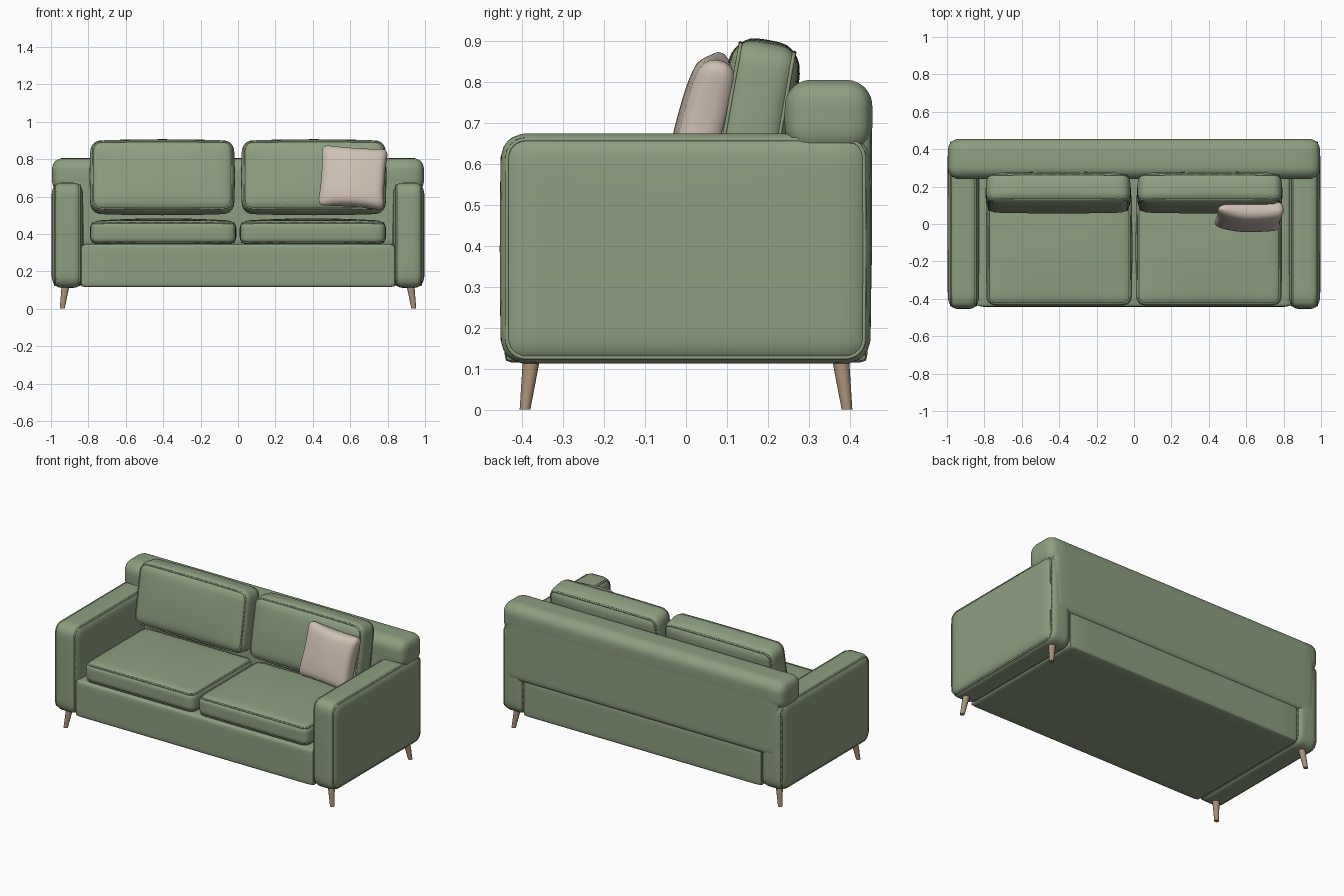
import bpy, bmesh, math
from mathutils import Vector, Matrix, Euler

if "Cube" in bpy.data.objects:
    bpy.data.objects.remove(bpy.data.objects["Cube"])


def material(name, rgb):
    m = bpy.data.materials.new(name)
    m.diffuse_color = (*rgb, 1)
    m.use_nodes = True
    m.node_tree.nodes["Principled BSDF"].inputs["Base Color"].default_value = m.diffuse_color
    return m


GREEN = material("sage fabric", (0.27, 0.345, 0.215))
CREAM = material("cream fabric", (0.62, 0.53, 0.45))
WOOD = material("oak wood", (0.39, 0.28, 0.18))


def finish(obj, mat, angle=50):
    obj.data.materials.append(mat)
    bpy.ops.object.select_all(action='DESELECT')
    obj.select_set(True)
    bpy.context.view_layer.objects.active = obj
    bpy.ops.object.shade_smooth_by_angle(angle=math.radians(angle))


def bulge(p, half, puff):
    """Swell each axis towards the middle of the other two."""
    u = [min(1, abs(p[i] / half[i])) for i in range(3)]
    q = p.copy()
    for i in range(3):
        j, k = (i + 1) % 3, (i + 2) % 3
        q[i] = p[i] * (1 + puff[i] * (1 - u[j] ** 2) * (1 - u[k] ** 2))
    return q


def soft_box(name, mat, center, size, r, puff=(0, 0, 0), rot=(0, 0, 0),
             piping=None, cuts=17, warp=None):
    """Rounded, optionally padded box; piping is the axis its seams face."""
    half = Vector(size) / 2
    r = Vector(r)
    place = Matrix.Translation(center) @ Euler([math.radians(a) for a in rot]).to_matrix().to_4x4()

    def shape(p):
        q = bulge(p, half, puff)
        return place @ (warp(q, half) if warp else q)

    bm = bmesh.new()
    bmesh.ops.create_cube(bm, size=2)
    bmesh.ops.subdivide_edges(bm, edges=bm.edges[:], cuts=cuts, use_grid_fill=True)
    for v in bm.verts:
        # crowd the grid towards the rounded edges
        p = Vector([math.copysign(1 - (1 - min(1, abs(c))) ** 2, c) * h for c, h in zip(v.co, half)])
        inner = Vector([max(-(h - k), min(h - k, c)) for c, h, k in zip(p, half, r)])
        d = Vector([(a - b) / k for a, b, k in zip(p, inner, r)])
        if d.length > 1e-6:
            d.normalize()
        v.co = shape(inner + Vector([a * k for a, k in zip(d, r)]))
    me = bpy.data.meshes.new(name)
    bm.to_mesh(me)
    bm.free()
    obj = bpy.data.objects.new(name, me)
    bpy.context.collection.objects.link(obj)
    finish(obj, mat)

    if piping is not None:
        a, b = [i for i in range(3) if i != piping]
        for side in (-1, 1):
            pts = []
            for n in range(4):
                sa, sb = ((1, 1), (-1, 1), (-1, -1), (1, -1))[n]
                corner = []
                for s in range(9):
                    t = math.pi / 2 * (n + s / 8)
                    p = Vector((0, 0, 0))
                    p[a] = sa * (half[a] - r[a]) + 0.75 * r[a] * math.cos(t)
                    p[b] = sb * (half[b] - r[b]) + 0.75 * r[b] * math.sin(t)
                    p[piping] = side * (half[piping] - 0.34 * r[piping])
                    corner.append(p)
                if pts:
                    pts += [pts[-1].lerp(corner[0], s / 10) for s in range(1, 10)]
                pts += corner
            pts += [pts[-1].lerp(pts[0], s / 10) for s in range(1, 10)]
            seam(name + "_piping", mat, [shape(p) for p in pts])
    return obj


def seam(name, mat, pts):
    """Thin closed cord along a loop of points."""
    cu = bpy.data.curves.new(name, 'CURVE')
    cu.dimensions = '3D'
    cu.bevel_depth = 0.0055
    cu.bevel_resolution = 1
    sp = cu.splines.new('POLY')
    sp.points.add(len(pts) - 1)
    for v, p in zip(sp.points, pts):
        v.co = (*p, 1)
    sp.use_cyclic_u = True
    obj = bpy.data.objects.new(name, cu)
    bpy.context.collection.objects.link(obj)
    bpy.ops.object.select_all(action='DESELECT')
    obj.select_set(True)
    bpy.context.view_layer.objects.active = obj
    bpy.ops.object.convert(target='MESH')
    finish(bpy.context.object, mat, 80)


def leg(name, top, bottom):
    """Tapered round leg, splayed between two points."""
    bm = bmesh.new()
    rings = []
    for c, rad in ((Vector(bottom), 0.013), (Vector(top), 0.021)):
        rings.append([bm.verts.new(c + Vector((rad * math.cos(t), rad * math.sin(t), 0)))
                      for t in (math.tau * i / 20 for i in range(20))])
    for i in range(20):
        j = (i + 1) % 20
        bm.faces.new((rings[0][i], rings[0][j], rings[1][j], rings[1][i]))
    bm.faces.new(rings[0][::-1])
    bm.faces.new(rings[1])
    me = bpy.data.meshes.new(name)
    bm.to_mesh(me)
    bm.free()
    obj = bpy.data.objects.new(name, me)
    bpy.context.collection.objects.link(obj)
    finish(obj, WOOD)


# base frame between the arms
soft_box("base", GREEN, (0, 0, 0.23), (1.68, 0.885, 0.23), (0.015, 0.015, 0.015), cuts=9)

# backrest: wide bolster over the arms, and the panel below it
soft_box("back_bolster", GREEN, (0, 0.348, 0.715), (1.99, 0.214, 0.18), (0.05, 0.065, 0.065))
soft_box("back_panel", GREEN, (0, 0.348, 0.54), (1.93, 0.213, 0.42), (0.03, 0.03, 0.03))

for s, side in ((-1, "left"), (1, "right")):
    # arm with seams along both side panels
    soft_box(side + "_arm", GREEN, (s * 0.912, -0.001, 0.393), (0.166, 0.9, 0.562),
             (0.05, 0.06, 0.06), puff=(0.03, 0.008, 0), piping=0)
    # padded seat cushion
    soft_box(side + "_seat_cushion", GREEN, (s * 0.4, -0.125, 0.407), (0.775, 0.62, 0.125),
             (0.045, 0.045, 0.035), puff=(0.01, 0.005, 0.22), piping=2)
    # leaning back cushion
    soft_box(side + "_back_cushion", GREEN, (s * 0.405, 0.167, 0.703), (0.765, 0.165, 0.385),
             (0.055, 0.05, 0.055), puff=(0.015, 0.15, 0.05), rot=(-10, 0, 0), piping=1)
    # splayed legs
    for f, end in ((-1, "front"), (1, "back")):
        leg(side + "_" + end + "_leg", (s * 0.922, f * 0.377, 0.125), (s * 0.94, f * 0.393, 0))


def pillow_warp(p, half):
    """Thin the edges, mostly on the inner side, and pull the corners out."""
    u, w = p.x / half.x, p.z / half.z
    thin = 1 - (0.55 if u < 0 else 0.15) * u * u - 0.25 * w ** 4
    pull = 1 + 0.04 * u * u * w * w
    return Vector((p.x * pull, p.y * max(0.2, thin), p.z * pull))


# loose scatter pillow
soft_box("scatter_pillow", CREAM, (0.615, 0.042, 0.702), (0.345, 0.115, 0.325),
         (0.035, 0.05, 0.035), puff=(-0.02, 0.12, -0.02), rot=(-15, 4, 0), warp=pillow_warp)
